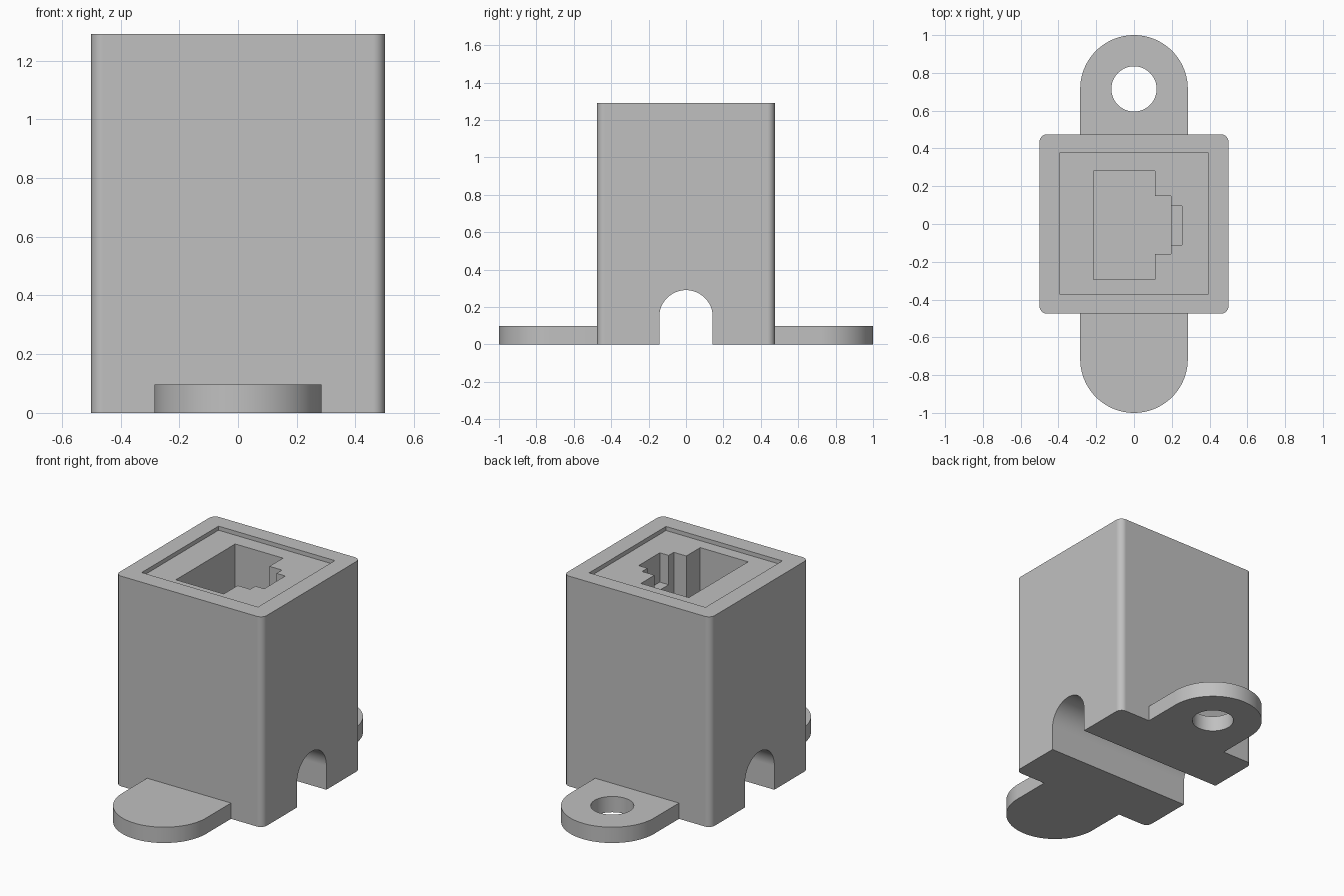
import bpy, bmesh
from math import sin, cos, pi, radians
from mathutils import Matrix

if "Cube" in bpy.data.objects:
    bpy.data.objects.remove(bpy.data.objects["Cube"])

GREY = 0.53
grey = bpy.data.materials.new("grey_plastic")
grey.use_nodes = True
colour = (GREY, GREY, GREY, 1)
grey.diffuse_color = colour
grey.node_tree.nodes["Principled BSDF"].inputs["Base Color"].default_value = colour

HALF_X, HALF_Y, HEIGHT = 0.5, 0.475, 1.29
RECESS_Z = HEIGHT - 0.025


def arc(cx, cy, r, start, end, steps):
    angles = [radians(start + (end - start) * i / steps) for i in range(steps + 1)]
    return [(cx + r * cos(a), cy + r * sin(a)) for a in angles]


def prism(name, outline, low, high, matrix=Matrix()):
    """Extrude a counter-clockwise outline from low to high."""
    bm = bmesh.new()
    face = bm.faces.new([bm.verts.new((x, y, low)) for x, y in outline])
    top = bmesh.ops.extrude_face_region(bm, geom=[face])["geom"]
    verts = [v for v in top if isinstance(v, bmesh.types.BMVert)]
    bmesh.ops.translate(bm, verts=verts, vec=(0, 0, high - low))
    bm.transform(matrix)
    bmesh.ops.recalc_face_normals(bm, faces=bm.faces[:])
    mesh = bpy.data.meshes.new(name)
    bm.to_mesh(mesh)
    bm.free()
    mesh.materials.append(grey)
    obj = bpy.data.objects.new(name, mesh)
    bpy.context.collection.objects.link(obj)
    return obj


def box_outline(x0, x1, y0, y1):
    return [(x0, y0), (x1, y0), (x1, y1), (x0, y1)]


def select(obj):
    bpy.ops.object.select_all(action='DESELECT')
    obj.select_set(True)
    bpy.context.view_layer.objects.active = obj


def cut(obj, cutter):
    cutter.hide_render = True
    select(obj)
    mod = obj.modifiers.new("cut", 'BOOLEAN')
    mod.object = cutter
    mod.operation = 'DIFFERENCE'
    mod.solver = 'EXACT'
    bpy.ops.object.modifier_apply(modifier=mod.name)
    bpy.data.objects.remove(cutter)


def smooth(obj):
    select(obj)
    bpy.ops.object.shade_smooth_by_angle(angle=radians(30))
    mod = obj.modifiers.new("flat_sides", 'WEIGHTED_NORMAL')
    mod.keep_sharp = True


# Housing with rounded upright corners
r = 0.04
outline = []
for sx, sy, start in ((1, 1, 0), (-1, 1, 90), (-1, -1, 180), (1, -1, 270)):
    outline += arc(sx * (HALF_X - r), sy * (HALF_Y - r), r, start, start + 90, 8)
housing = prism("housing", outline, 0, HEIGHT)

# Shallow recess in the top
cut(housing, prism("recess_cutter", box_outline(-0.395, 0.395, -0.37, 0.375),
                   RECESS_Z, HEIGHT + 0.1))

# Stepped socket opening, with a shallower latch notch
socket = [(-0.215, -0.295), (0.11, -0.295), (0.11, -0.16), (0.195, -0.16),
          (0.195, 0.148), (0.11, 0.148), (0.11, 0.28), (-0.215, 0.28)]
cut(housing, prism("socket_cutter", socket, RECESS_Z - 0.6, HEIGHT + 0.1))
cut(housing, prism("notch_cutter", box_outline(0.1, 0.255, -0.11, 0.095),
                   RECESS_Z - 0.18, HEIGHT + 0.1))

# Arched cable channel running through the base from side to side
channel = [(-0.143, -0.1), (0.143, -0.1)] + arc(0, 0.147, 0.143, 0, 180, 32)
along_x = Matrix(((0, 0, 1, 0), (1, 0, 0, 0), (0, 1, 0, 0), (0, 0, 0, 1)))
cut(housing, prism("channel_cutter", channel, -0.7, 0.7, along_x))
smooth(housing)

# Mounting tabs with screw holes, front and back
TAB_Y, TAB_R = 0.715, 0.285
for name, turn in (("back_tab", 0), ("front_tab", pi)):
    spin = Matrix.Rotation(turn, 4, 'Z')
    shape = [(-TAB_R, HALF_Y), (TAB_R, HALF_Y)] + arc(0, TAB_Y, TAB_R, 0, 180, 40)
    tab = prism(name, shape, 0, 0.097, spin)
    hole = arc(0, TAB_Y, 0.12, 0, 360, 40)[:-1]
    cut(tab, prism("hole_cutter", hole, -0.1, 0.2, spin))
    smooth(tab)
